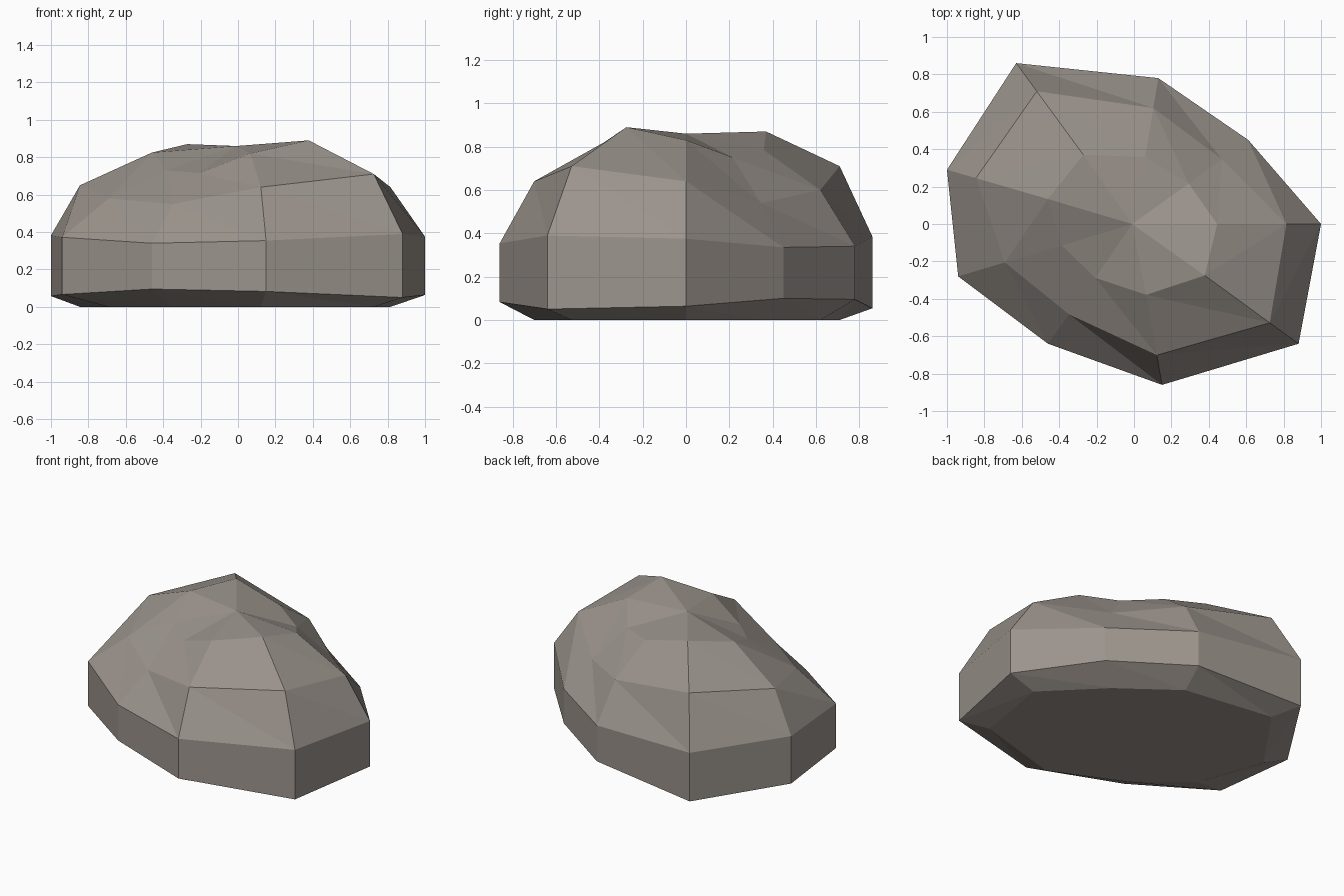
import bpy
import bmesh
from math import hypot

# Remove the default cube if present
default = bpy.data.objects.get("Cube")
if default:
    bpy.data.objects.remove(default, do_unlink=True)

# Stone material
stone = bpy.data.materials.new("warm grey stone")
stone.use_nodes = True
colour = (0.33, 0.295, 0.265, 1)
stone.diffuse_color = colour
shader = next(n for n in stone.node_tree.nodes if n.type == 'BSDF_PRINCIPLED')
shader.inputs["Base Color"].default_value = colour

# Spokes of the boulder, counter-clockwise from +x:
# rim x, rim y, shoulder scale, shoulder height, crown scale, crown height
SPOKES = [
    (1.0, 0.0, .815, .64, .445, .83),
    (.61, .45, .77, .54, .48, .75),
    (.13, .78, .795, .60, .46, .785),
    (-.63, .86, .825, .71, .43, .87),
    (-1.0, .29, .845, .65, .46, .825),
    (-.94, -.28, .735, .58, .41, .73),
    (-.46, -.64, .755, .55, .45, .715),
    (.15, -.86, .815, .64, .44, .82),
    (.88, -.64, .825, .71, .43, .89),
]
APEX = (-.01, 0, .86)


def spoke_points(x, y, shoulder, shoulder_z, crown, crown_z):
    """Points up one spoke; a wider rim has a taller upright wall."""
    extra = hypot(x, y) - .757
    levels = [
        (shoulder, 0),
        (1, .10 - .15 * extra),
        (1, .335 + .165 * extra),
        (shoulder, shoulder_z),
        (crown, crown_z),
    ]
    return [(x * scale, y * scale, z) for scale, z in levels]


bm = bmesh.new()
spokes = [[bm.verts.new(p) for p in spoke_points(*s)] for s in SPOKES]
apex = bm.verts.new(APEX)

# Faceted sides and crown
for left, right in zip(spokes, spokes[1:] + spokes[:1]):
    for level in range(len(left) - 1):
        a, b = left[level], right[level]
        c, d = right[level + 1], left[level + 1]
        bm.faces.new((a, b, d))
        bm.faces.new((b, c, d))
    bm.faces.new((left[-1], right[-1], apex))

# Flat underside
bm.faces.new([spoke[0] for spoke in reversed(spokes)])
bm.normal_update()

mesh = bpy.data.meshes.new("boulder")
bm.to_mesh(mesh)
bm.free()
mesh.materials.append(stone)
boulder = bpy.data.objects.new("boulder", mesh)
bpy.context.collection.objects.link(boulder)
